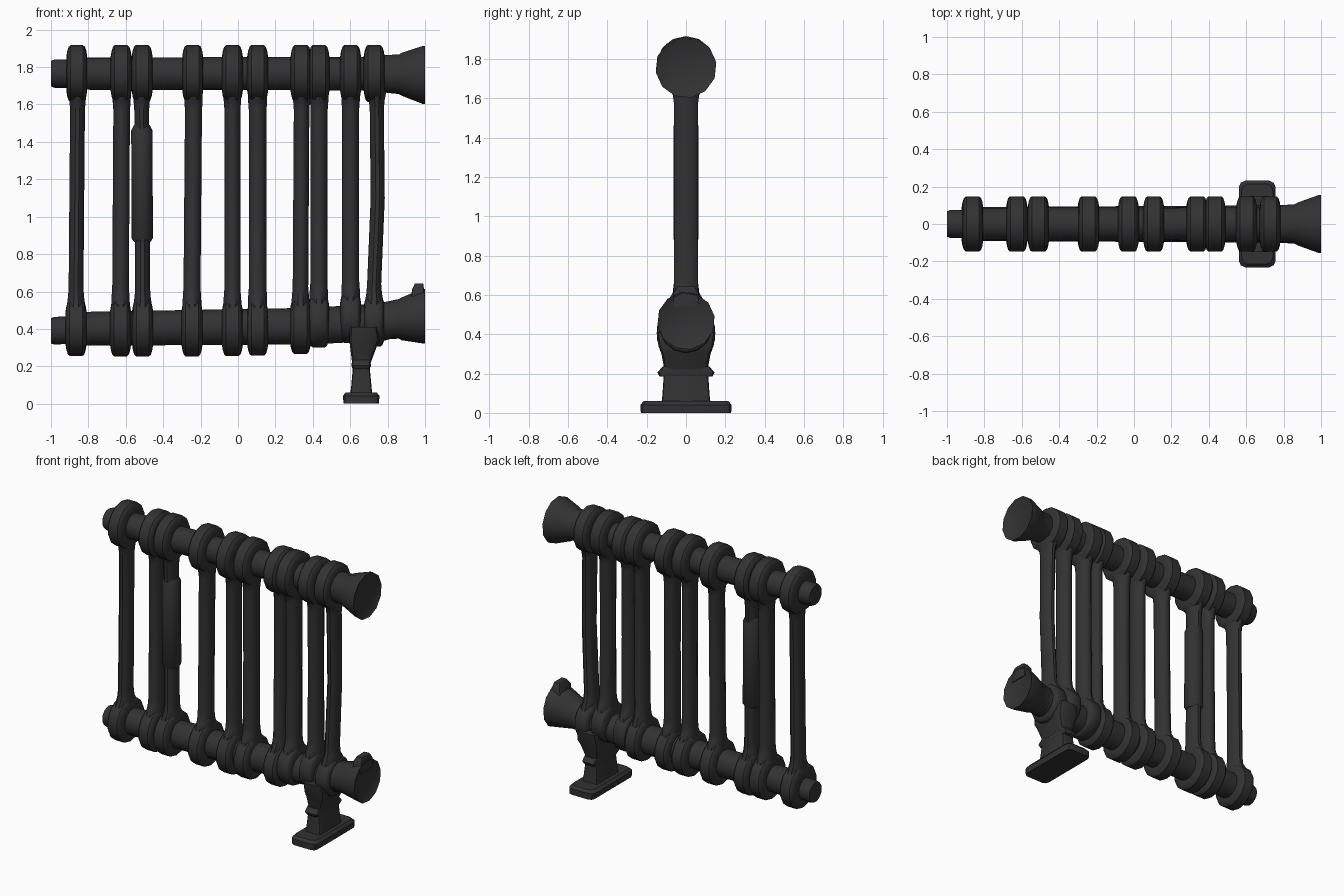
import bpy
import bmesh
from math import cos, sin, tau, radians
from mathutils import Vector

cube = bpy.data.objects.get("Cube")
if cube:
    bpy.data.objects.remove(cube, do_unlink=True)

iron = bpy.data.materials.new("dark iron")
iron.use_nodes = True
COLOUR = (0.032, 0.032, 0.032, 1)
iron.diffuse_color = COLOUR
shader = iron.node_tree.nodes["Principled BSDF"]
shader.inputs["Base Color"].default_value = COLOUR
shader.inputs["Roughness"].default_value = 0.8


def finish(name, bm, angle=40):
    bmesh.ops.recalc_face_normals(bm, faces=bm.faces)
    mesh = bpy.data.meshes.new(name)
    bm.to_mesh(mesh)
    bm.free()
    mesh.materials.append(iron)
    ob = bpy.data.objects.new(name, mesh)
    bpy.context.collection.objects.link(ob)
    bpy.ops.object.select_all(action='DESELECT')
    ob.select_set(True)
    bpy.context.view_layer.objects.active = ob
    bpy.ops.object.shade_smooth_by_angle(angle=radians(angle))
    return ob


def loft(name, rings, axis, sides=12, turn=0.0, angle=40):
    """Skin rings of (centre, radius_u, radius_v) lying across the x or z axis."""
    u, v = (Vector((0, 1, 0)), Vector((0, 0, 1))) if axis == "x" else (Vector((1, 0, 0)), Vector((0, 1, 0)))
    bm = bmesh.new()
    loops = []
    for centre, ru, rv in rings:
        loops.append([bm.verts.new(Vector(centre) + u * ru * cos(tau * (i + turn) / sides)
                                   + v * rv * sin(tau * (i + turn) / sides)) for i in range(sides)])
    for a, b in zip(loops, loops[1:]):
        for i in range(sides):
            j = (i + 1) % sides
            bm.faces.new((a[i], a[j], b[j], b[i]))
    bm.faces.new(loops[0])
    bm.faces.new(loops[-1])
    return finish(name, bm, angle)


def block(name, levels, bevel=0.01):
    """Tapered box from levels of (z, x_min, x_max, half_depth)."""
    bm = bmesh.new()
    loops = [[bm.verts.new(p) for p in ((a, -d, z), (b, -d, z), (b, d, z), (a, d, z))]
             for z, a, b, d in levels]
    for lo, hi in zip(loops, loops[1:]):
        for i in range(4):
            j = (i + 1) % 4
            bm.faces.new((lo[i], lo[j], hi[j], hi[i]))
    bm.faces.new(loops[0])
    bm.faces.new(loops[-1])
    upright = [e for e in bm.edges if abs(e.verts[0].co.z - e.verts[1].co.z) > 0.005]
    bmesh.ops.bevel(bm, geom=upright, offset=bevel, segments=2, affect='EDGES', profile=0.5)
    return finish(name, bm, 35)


TOP = 1.765
LOW = 0.405

# Horizontal pipes
loft("top_pipe", [((-1, 0, TOP), 0.068, 0.068), ((-0.98, 0, TOP), 0.076, 0.076),
                  ((-0.9, 0, TOP), 0.076, 0.076), ((-0.89, 0, TOP), 0.086, 0.086),
                  ((0.8, 0, TOP), 0.09, 0.09)], "x", 16)
loft("bottom_pipe", [((-1, 0, 0.39), 0.068, 0.068), ((-0.98, 0, 0.39), 0.074, 0.074),
                     ((-0.9, 0, 0.395), 0.074, 0.074), ((-0.89, 0, 0.4), 0.09, 0.09),
                     ((0.4, 0, 0.415), 0.098, 0.098), ((0.8, 0, 0.44), 0.1, 0.1)], "x", 16)


# Flared end caps with a shallow dish
def cap(name, start, end, r0, r1):
    loft(name, [((0.76, 0, start), r0, r0), ((0.86, 0, (start + end) / 2), r0 * 1.07, r0 * 1.07),
                ((0.875, 0, (start + end) / 2), r0 * 1.16, r0 * 1.16),
                ((0.985, 0, end), r1, r1), ((1, 0, end), r1, r1),
                ((0.988, 0, end), r1 * 0.87, r1 * 0.87)], "x", 12, 0.3)


cap("top_end_cap", TOP, 1.758, 0.1, 0.156)
cap("bottom_end_cap", 0.44, 0.468, 0.1, 0.147)
block("cap_lug", [(0.54, 0.925, 0.995, 0.065), (0.61, 0.93, 0.995, 0.065), (0.642, 0.945, 0.99, 0.045)], 0.008)

# Columns: top x, bottom x, half width, lower collar height, lower collar radius
columns = [
    (-0.858, -0.866, 0.041, LOW, 0.15),
    (-0.622, -0.628, 0.046, LOW, 0.152),
    (-0.515, -0.510, 0.041, LOW, 0.152),
    (-0.238, -0.246, 0.047, LOW, 0.152),
    (-0.030, -0.030, 0.044, LOW, 0.15),
    (0.105, 0.105, 0.049, LOW, 0.148),
    (0.340, 0.334, 0.043, 0.415, 0.148),
    (0.434, 0.432, 0.047, 0.44, 0.138),
    (0.602, 0.602, 0.047, 0.46, 0.135),
    (0.742, 0.728, 0.039, 0.44, 0.135),
]


def collar(name, x, z, r):
    section = ((-0.056, 0.6), (-0.051, 0.8), (-0.044, 0.94), (-0.034, 1.0),
               (0.034, 1.0), (0.044, 0.94), (0.051, 0.8), (0.056, 0.6))
    loft(name, [((x + dx, 0, z), r * k, r * k) for dx, k in section], "x", 14, 0.5)


for n, (xt, xb, w, zl, rl) in enumerate(columns, 1):
    collar(f"top_collar_{n}", xb if n == 10 else (xt + xb) / 2, TOP, 0.152)
    collar(f"bottom_collar_{n}", xb, zl, rl)
    # Column with a flare where it meets each collar
    xm = (xt + xb) / 2 + (0.012 if n == 10 else 0)
    flare = zl + rl * 0.75
    loft(f"column_{n}", [((xb, 0, zl), 0.05, 0.1), ((xb, 0, flare), 0.052, 0.1),
                         ((xb, 0, flare + 0.05), w + 0.004, 0.07),
                         ((xb, 0, flare + 0.1), w, 0.064),
                         ((xm, 0, 1.1), w, 0.06), ((xt, 0, 1.57), w, 0.063),
                         ((xt, 0, 1.62), w + 0.004, 0.07),
                         ((xt, 0, 1.66), 0.051, 0.1), ((xt, 0, TOP), 0.05, 0.1)], "z", 12, 0.5)

# Thick sleeve around the third column
loft("column_sleeve", [((-0.512, 0, 0.865), 0.046, 0.05), ((-0.512, 0, 0.885), 0.059, 0.066),
                       ((-0.514, 0, 1.46), 0.059, 0.066), ((-0.514, 0, 1.49), 0.044, 0.05)], "z", 12, 0.5)

# Foot: spreading base, post, ridge and cradle under the lower pipe
block("foot_base", [(0, 0.565, 0.753, 0.23), (0.045, 0.562, 0.755, 0.23), (0.06, 0.575, 0.742, 0.215)], 0.03)
block("foot_post", [(0.05, 0.6, 0.718, 0.125), (0.09, 0.605, 0.714, 0.12), (0.24, 0.618, 0.7, 0.11)], 0.015)
block("foot_ridge", [(0.185, 0.614, 0.704, 0.135), (0.205, 0.606, 0.711, 0.145), (0.235, 0.61, 0.708, 0.12)], 0.02)
block("foot_cradle", [(0.22, 0.61, 0.71, 0.11), (0.3, 0.6, 0.74, 0.125), (0.34, 0.595, 0.755, 0.14),
                      (0.41, 0.6, 0.745, 0.15)], 0.03)
